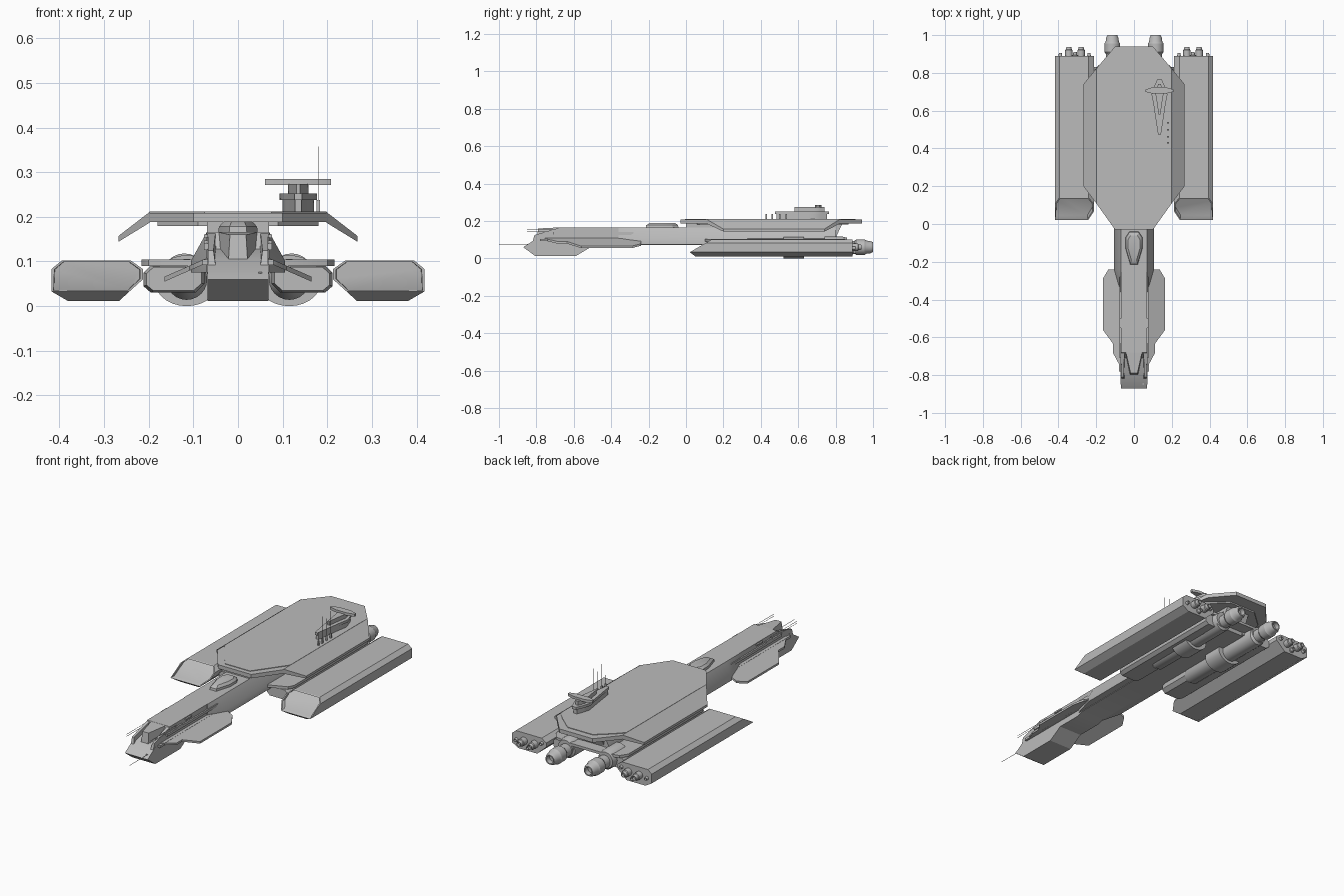
import bpy, bmesh, math

if "Cube" in bpy.data.objects:
    bpy.data.objects.remove(bpy.data.objects["Cube"])

hull_grey = bpy.data.materials.new("hull_grey")
hull_grey.diffuse_color = (0.5, 0.5, 0.5, 1)
hull_grey.use_nodes = True
hull_grey.node_tree.nodes["Principled BSDF"].inputs["Base Color"].default_value = hull_grey.diffuse_color


def finish(name, bm, mirror=False):
    bmesh.ops.recalc_face_normals(bm, faces=bm.faces[:])
    me = bpy.data.meshes.new(name)
    bm.to_mesh(me)
    bm.free()
    me.materials.append(hull_grey)
    ob = bpy.data.objects.new(name, me)
    bpy.context.collection.objects.link(ob)
    if mirror:
        ob.modifiers.new("mirror", 'MIRROR').use_mirror_merge = False
    return ob


def skin(bm, rings, caps=(True, True)):
    """Join rings of equal point count into a closed body."""
    vs = [[bm.verts.new(p) for p in r] for r in rings]
    n = len(vs[0])
    for a, b in zip(vs, vs[1:]):
        for i in range(n):
            bm.faces.new((a[i], a[(i + 1) % n], b[(i + 1) % n], b[i]))
    for cap, ring in zip(caps, (vs[0], vs[-1])):
        if cap:
            bm.faces.new(ring)
    return vs


def loft(name, rings, mirror=False):
    bm = bmesh.new()
    skin(bm, rings)
    return finish(name, bm, mirror)


def prism(name, pts, axis, a, b, mirror=False):
    """Extrude a 2D outline along an axis from a to b."""
    def place(t):
        return [(t, p, q) if axis == 'x' else (p, t, q) if axis == 'y' else (p, q, t)
                for p, q in pts]
    return loft(name, [place(a), place(b)], mirror)


def box(name, x0, x1, y0, y1, z0, z1, mirror=False):
    return prism(name, [(x0, y0), (x1, y0), (x1, y1), (x0, y1)], 'z', z0, z1, mirror)


def circle(x, y, z, rx, rz, n):
    return [(x + rx * math.cos(2 * math.pi * i / n), y, z + rz * math.sin(2 * math.pi * i / n))
            for i in range(n)]


def turned(name, x, z, steps, n=20, mirror=True):
    """Round body along y from (y, radius) steps."""
    return loft(name, [circle(x, y, z, r, r, n) for y, r in steps], mirror)


def both(half):
    """Complete a symmetric (x, y) outline from its right half."""
    return half + [(-x, y) for x, y in reversed(half)]


# forward hull with chin and sloped nose
prism("forward_hull", [(-.87, .06), (-.805, .012), (-.59, .012), (-.51, .06), (-.37, .06),
                       (-.33, .072), (.02, .072), (.02, .166), (-.68, .166), (-.71, .128),
                       (-.80, .105)], 'x', -.068, .068)

# cockpit block on the nose
loft("cockpit", [[(-.022, -.80, .09), (.022, -.80, .09), (.018, -.79, .16), (-.018, -.79, .16)],
                 [(-.052, -.67, .09), (.052, -.67, .09), (.045, -.67, .166), (-.045, -.67, .166)]])
loft("cockpit_fence", [[(.05, -.82, .09), (.067, -.82, .09), (.067, -.81, .125), (.055, -.81, .125)],
                       [(.045, -.67, .09), (.068, -.67, .09), (.068, -.67, .166), (.05, -.67, .166)]],
     True)

# raised dome on the forward hull
dome = both([(.02, -.215), (.045, -.13), (.045, -.07), (.025, -.04)])
loft("dorsal_dome", [[(x, y, .16) for x, y in dome],
                     [(x * .95, -.13 + (y + .13) * .97, .178) for x, y in dome],
                     [(x * .7, -.12 + (y + .12) * .75, .19) for x, y in dome]])

# sloped flanks running back under the deck
def flank(y, w):
    return [(.06, y, .075), (w, y, .075), (w, y, .102), (.07, y, .166), (.06, y, .166)]
loft("hull_flank", [flank(-.36, .071), flank(-.24, .105), flank(.8, .105)], True)
prism("main_hull", [(.0, .072), (.79, .072), (.80, .11), (.84, .195), (.0, .195)],
      'x', -.07, .07)
box("side_rail", .066, .076, -.71, -.28, .126, .14, True)
box("lower_rail", .066, .08, -.78, -.3, .092, .104, True)
for i, z in enumerate((.143, .157)):
    box("sensor_block_%d" % i, .066, .076, -.63 + i * .08, -.58 + i * .08, z - .004, z + .004, True)

# drooping side fins of the forward hull
fin = [(.06, -.76), (.075, -.75), (.11, -.685), (.11, -.635), (.165, -.56), (.165, -.29),
       (.135, -.24), (.06, -.24)]
drop = lambda x: .112 - (x - .06) * .44
loft("side_fin", [[(x, y, drop(x)) for x, y in fin],
                  [(x, y, drop(x) - .011) for x, y in fin]], True)

# main upper deck, raised panel and drooping flaps
deck = both([(.1, -.03), (.2, .11), (.2, .82), (.185, .84), (.1, .94)])
prism("upper_deck", deck, 'z', .188, .209)
panel = both([(.075, -.005), (.198, .165), (.198, .79), (.155, .835), (.075, .905)])
prism("deck_panel", panel, 'z', .205, .212)
def flap_ring(x, y0, y1, z0, z1):
    return [(x, y0, z0), (x, y1, z0), (x, y1, z1), (x, y0, z1)]
loft("deck_flap", [flap_ring(.198, .107, .825, .187, .211),
                   flap_ring(.268, .2, .74, .144, .157)], True)
prism("deck_underside", both([(.09, .06), (.18, .18), (.18, .78), (.08, .87)]), 'z', .18, .19)

# outer nacelles with slanted intakes
sec = [(.418, .033), (.418, .083), (.395, .102), (.24, .102), (.213, .083), (.213, .06),
       (.243, .033), (.267, .011), (.38, .011)]
bm = bmesh.new()
front = [(x, .02 + 1.72 * (z - .033) if z > .02 else .05, z) for x, z in sec]
rings = skin(bm, [front, [(x, .89, z) for x, z in sec]], (False, True))
intake = bm.faces.new(rings[0][:7])
bm.faces.new([rings[0][i] for i in (6, 7, 8, 0)])
bmesh.ops.recalc_face_normals(bm, faces=bm.faces[:])
bmesh.ops.inset_region(bm, faces=[intake], thickness=.007)
core = bmesh.ops.inset_region(bm, faces=[intake], thickness=.001)
bmesh.ops.translate(bm, verts=intake.verts[:], vec=(0, .02, 0))
finish("outer_nacelle", bm, True)

# nacelle thrusters
for i, (x, z, r, y) in enumerate([(.345, .06, .02, .938), (.28, .06, .02, .938),
                                  (.39, .055, .012, .905), (.238, .075, .012, .905),
                                  (.312, .035, .014, .91)]):
    turned("small_thruster_%d" % i, x, z, [(.87, r), (y - .018, r), (y - .015, r * .8),
           (y, r * .65), (y, r * .5), (y - .012, r * .45)], 14)

# inner pods, joining plate and their rounded collars
pod = [(.075, .05), (.095, .03), (.195, .03), (.212, .045), (.212, .075), (.195, .092), (.075, .092)]
loft("inner_pod", [[(.14 + (x - .14) * .9, .13, .06 + (z - .06) * .85) for x, z in pod],
                   [(x, .16, z) for x, z in pod], [(x, .83, z) for x, z in pod]], True)
prism("joining_plate", both([(.1, .1), (.2, .14), (.216, .17), (.216, .80), (.19, .84),
                             (.1, .86)]), 'z', .09, .104)
loft("engine_collar", [circle(.115, y, .057, .072, .057, 28) for y in (.52, .63)], True)

# main engines
turned("main_engine", .115, .06,
       [(.3, .03), (.33, .046), (.85, .046), (.86, .034), (.9, .034), (.91, .041), (.955, .041),
        (.965, .035), (.985, .033), (1, .026), (1, .02), (.975, .018)], 24)
turned("engine_housing", .12, .068, [(.74, .05), (.83, .05), (.86, .043)], 24)

# command tower
def tower(name, s, y0, y1, z0, z1):
    half = [(.008, 0), (.032, .55), (.042, .72), (.03, .86), (.012, 1)]
    prism(name, [(.135 + x * s, y0 + t * (y1 - y0)) for x, t in both(half)], 'z', z0, z1)
tower("tower_base", .85, .485, .755, .205, .24)
tower("tower_mid", 1, .475, .765, .238, .252)
tower("tower_top", .55, .58, .74, .25, .274)
prism("tower_crossbar", [(.06, .70), (.1, .69), (.17, .69), (.208, .70), (.208, .712),
                         (.17, .724), (.1, .724), (.06, .712)], 'z', .271, .285)

# masts beside the tower
for i, (y, top) in enumerate([(.43, .285), (.462, .355), (.5, .33), (.535, .358)]):
    box("mast_base_%d" % i, .176, .184, y - .004, y + .004, .21, .238)
    box("mast_%d" % i, .1792, .1808, y - .0008, y + .0008, .23, top)

# nose probes
box("long_probe", .0492, .0508, -1.0, -.78, .0725, .074)
box("probe_mount", .046, .054, -.85, -.78, .069, .077)
for z in (.142, .153):
    box("short_probe", .0692, .0706, -.85, -.62, z, z + .0014, True)

# smooth rounded surfaces, keep hard edges
for ob in bpy.data.objects:
    ob.select_set(True)
    bpy.context.view_layer.objects.active = ob
bpy.ops.object.shade_smooth_by_angle(angle=math.radians(30))
